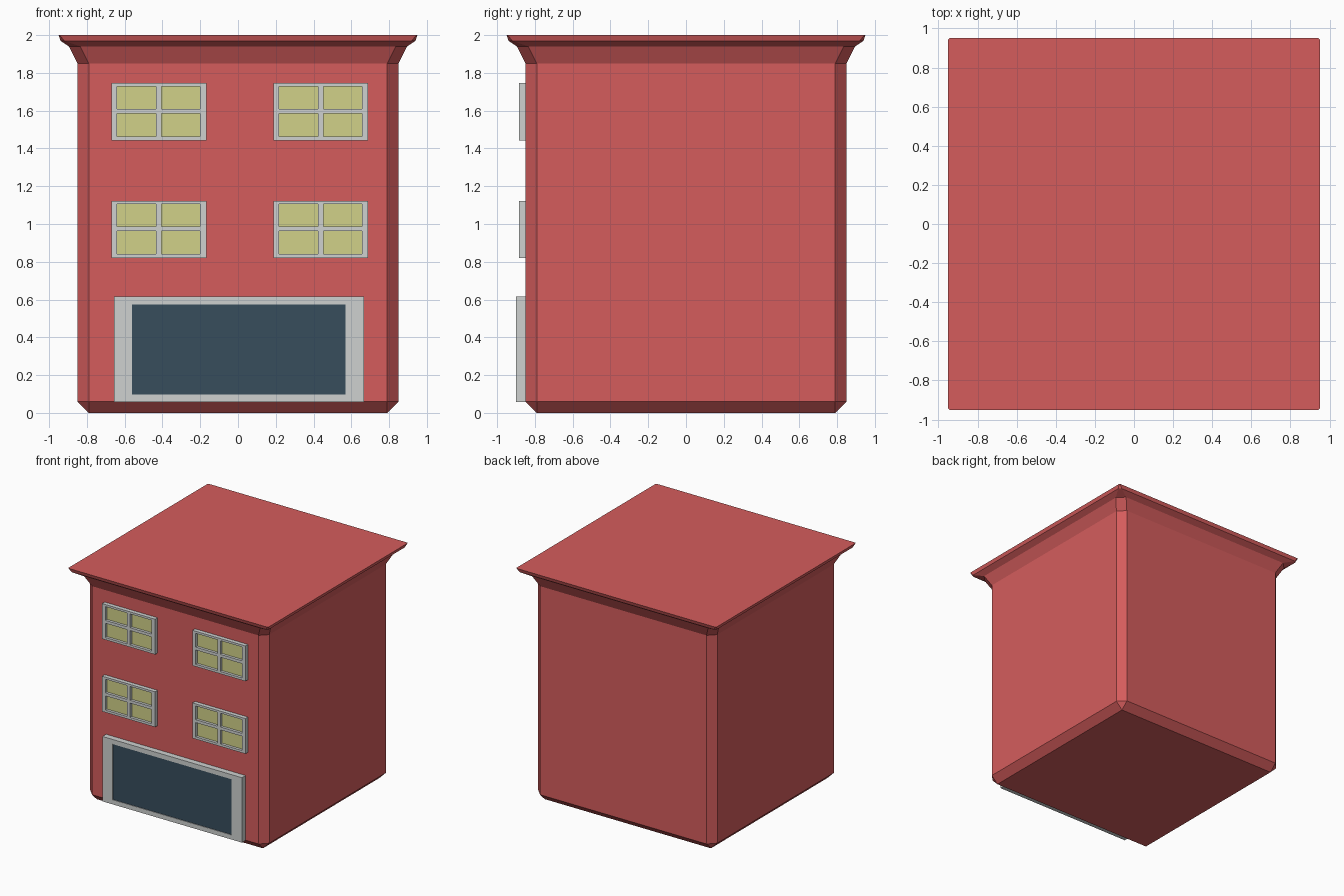
import bpy
import bmesh

if "Cube" in bpy.data.objects:
    bpy.data.objects.remove(bpy.data.objects["Cube"])


def material(name, rgb):
    m = bpy.data.materials.new(name)
    m.diffuse_color = (*rgb, 1)
    m.use_nodes = True
    m.node_tree.nodes["Principled BSDF"].inputs["Base Color"].default_value = m.diffuse_color
    return m


red = material("red_wall", (0.66, 0.108, 0.108))
grey = material("pale_grey_trim", (0.62, 0.64, 0.63))
yellow = material("yellow_glass", (0.64, 0.64, 0.25))
blue = material("dark_blue_glass", (0.039, 0.075, 0.107))


def finish(bm, name, mats):
    me = bpy.data.meshes.new(name)
    bmesh.ops.remove_doubles(bm, verts=bm.verts[:], dist=1e-5)
    bmesh.ops.recalc_face_normals(bm, faces=bm.faces[:])
    bm.to_mesh(me)
    bm.free()
    for m in mats:
        me.materials.append(m)
    ob = bpy.data.objects.new(name, me)
    bpy.context.collection.objects.link(ob)
    return ob


def building(profile):
    """Loft chamfered square rings given as (z, half width, chamfer)."""
    bm = bmesh.new()
    rings = []
    for z, h, c in profile:
        k = h - c
        pts = [(h, -k), (h, k), (k, h), (-k, h), (-h, k), (-h, -k), (-k, -h), (k, -h)]
        rings.append([bm.verts.new((x, y, z)) for x, y in pts])
    for a, b in zip(rings, rings[1:]):
        for i in range(8):
            j = (i + 1) % 8
            bm.faces.new((a[i], a[j], b[j], b[i]))
    bm.faces.new(rings[0][::-1])
    bm.faces.new(rings[-1])
    return finish(bm, "building", [red])


def window(name, xs, zs, front, glass_y, glass, back=-0.85):
    """Framed window on a grid of cuts: odd cells are recessed glass."""
    bm = bmesh.new()

    def quad(pts, mat=0):
        bm.faces.new([bm.verts.new(p) for p in pts]).material_index = mat

    def tube(x0, x1, z0, z1, ya, yb):
        p = [(x0, z0), (x1, z0), (x1, z1), (x0, z1)]
        for (ax, az), (bx, bz) in zip(p, p[1:] + p[:1]):
            quad([(ax, ya, az), (bx, ya, bz), (bx, yb, bz), (ax, yb, az)])

    def plate(x0, x1, z0, z1, y, mat=0):
        quad([(x0, y, z0), (x1, y, z0), (x1, y, z1), (x0, y, z1)], mat)

    for i, (x0, x1) in enumerate(zip(xs, xs[1:])):
        for k, (z0, z1) in enumerate(zip(zs, zs[1:])):
            plate(x0, x1, z0, z1, back)
            if i % 2 and k % 2:
                tube(x0, x1, z0, z1, front, glass_y)
                plate(x0, x1, z0, z1, glass_y, 1)
            else:
                plate(x0, x1, z0, z1, front)
    # outer rim, split at the grid cuts so the shell closes
    for a, b in zip(xs, xs[1:]):
        for z in (zs[0], zs[-1]):
            quad([(a, front, z), (b, front, z), (b, back, z), (a, back, z)])
    for a, b in zip(zs, zs[1:]):
        for x in (xs[0], xs[-1]):
            quad([(x, front, a), (x, front, b), (x, back, b), (x, back, a)])
    return finish(bm, name, [grey, glass])


# Walls with chamfered edges, flaring into the cornice and flat roof
building([(0, 0.79, 0.0005), (0.06, 0.85, 0.06), (1.85, 0.85, 0.06),
          (1.94, 0.895, 0.06), (1.97, 0.94, 0.02), (2.0, 0.95, 0.006)])

# Four upper windows, each with four panes
for row, z in (("lower", 0.82), ("upper", 1.443)):
    for side, x in (("left", -0.67), ("right", 0.187)):
        window(f"{row}_{side}_window",
               [x + d for d in (0, 0.03, 0.237, 0.265, 0.47, 0.502)],
               [z + d for d in (0, 0.02, 0.142, 0.167, 0.285, 0.303)],
               -0.885, -0.862, yellow)

# Shop window on the ground floor
window("shop_window", [-0.657, -0.562, 0.57, 0.667], [0.058, 0.097, 0.575, 0.615],
       -0.90, -0.895, blue)
